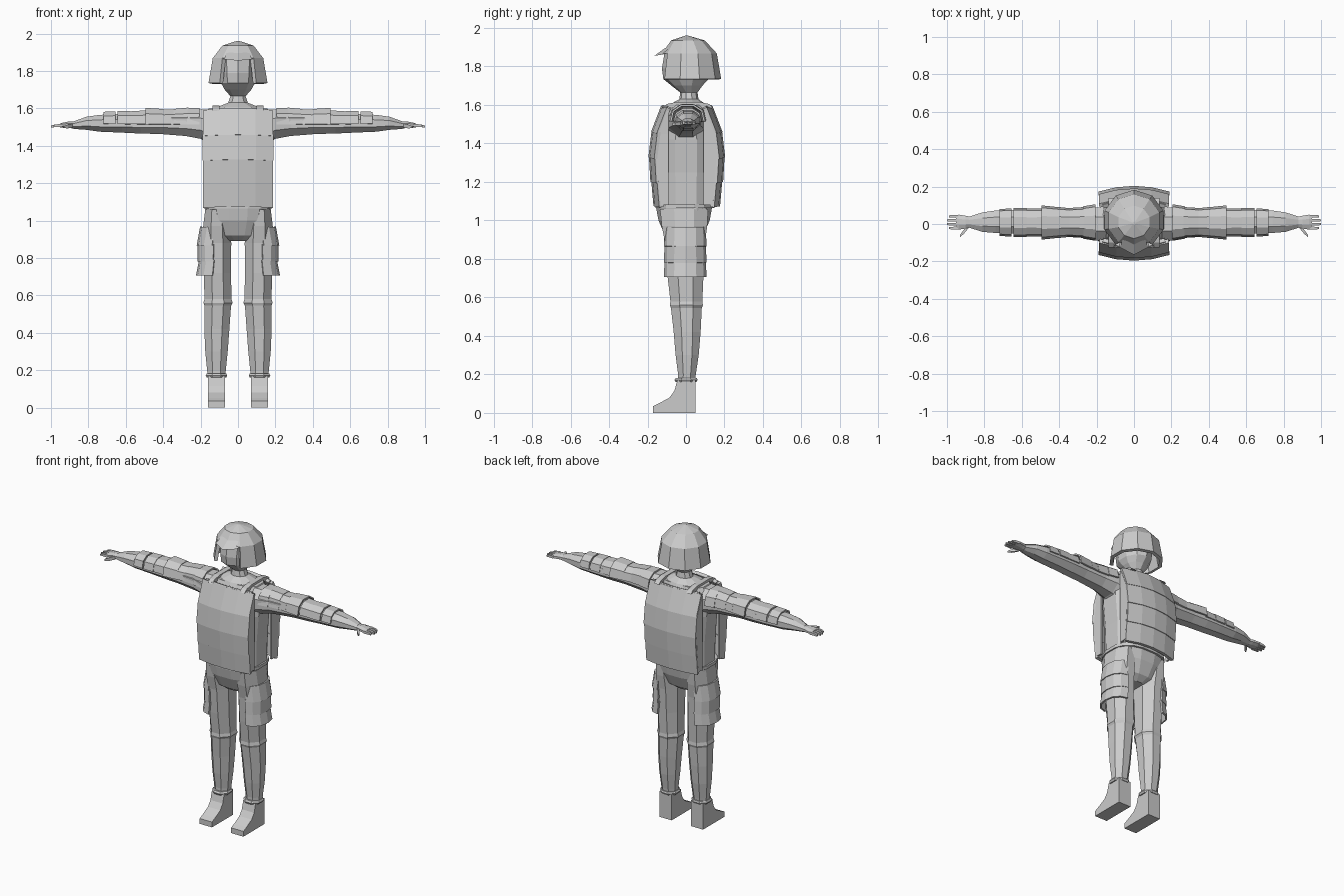
import bpy, bmesh
from math import sin, cos, pi, radians


def make(name, verts, faces, mirror=False, thick=0, offset=1):
    me = bpy.data.meshes.new(name)
    me.from_pydata(verts, [], faces)
    bm = bmesh.new()
    bm.from_mesh(me)
    bmesh.ops.recalc_face_normals(bm, faces=bm.faces)
    bm.to_mesh(me)
    bm.free()
    ob = bpy.data.objects.new(name, me)
    bpy.context.collection.objects.link(ob)
    if thick:
        m = ob.modifiers.new("thickness", 'SOLIDIFY')
        m.thickness = thick
        m.offset = offset
    if mirror:
        ob.modifiers.new("mirror", 'MIRROR')
    return ob


def loft(name, axis, secs, n=8, arc=None, thick=0, power=1, start=None, mirror=False, cap=True):
    """Rings of (position, centre a, centre b, radius a, radius b) along x or z.
    arc=(from, to) in degrees makes an open wrapped plate."""
    if arc:
        angs = [radians(arc[0] + (arc[1] - arc[0]) * i / n) for i in range(n + 1)]
        k = 1
    else:
        s = pi / n if start is None else radians(start)
        angs = [s + 2 * pi * i / n for i in range(n)]
        k = 1 / cos(pi / n) if start is None and power == 1 else 1
    verts = []
    for t, a, b, ra, rb in secs:
        for g in angs:
            c, s = cos(g), sin(g)
            u = a + k * ra * (abs(c) ** power) * (1 if c > 0 else -1)
            v = b + k * rb * (abs(s) ** power) * (1 if s > 0 else -1)
            verts.append((t, u, v) if axis == 'x' else (u, v, t))
    w = len(angs)
    faces = []
    for r in range(len(secs) - 1):
        for i in range(w - 1 if arc else w):
            j = (i + 1) % w
            faces.append((r * w + i, r * w + j, r * w + w + j, r * w + w + i))
    if not arc and cap:
        faces += [tuple(range(w)), tuple(range(len(verts) - w, len(verts)))]
    return make(name, verts, faces, mirror, thick)


def extrude(name, profile, x0, x1, mirror=True):
    """Closed (y, z) profile extruded along x."""
    n = len(profile)
    verts = [(x, y, z) for x in (x0, x1) for y, z in profile]
    faces = [(i, (i + 1) % n, n + (i + 1) % n, n + i) for i in range(n)]
    faces += [tuple(range(n)), tuple(range(n, 2 * n))]
    return make(name, verts, faces, mirror)


# Torso and pelvis
loft("torso", 'z', [(1.05, 0, 0, .175, .13), (1.25, 0, 0, .18, .135), (1.42, 0, 0, .195, .135),
                    (1.54, 0, 0.005, .2, .11), (1.6, 0, .01, .16, .085)], n=12, power=.65, start=15)
loft("pelvis", 'z', [(.89, 0, -.01, .06, .06), (.92, 0, -.01, .12, .1), (1.0, 0, -.01, .165, .135),
                     (1.07, 0, -.01, .178, .148)], n=16, power=.75, start=11.25)
loft("belt", 'z', [(1.065, 0, -.005, .185, .155), (1.085, 0, -.005, .185, .155)],
     n=16, power=.75, start=11.25)


# Overlapping vest plates, bowed slightly across the chest and back
def vest_plate(name, side, w, z0, y0, z1, y1):
    verts, faces, cols = [], [], (-1, -.5, 0, .5, 1)
    for z, y in ((z0, y0), (z1, y1)):
        verts += [(w * c, side * (y - .03 * c * c), z - .006 * c * c) for c in cols]
    for i in range(4):
        faces.append((i, i + 1, i + 6, i + 5))
    return make(name, verts, faces, False, .022, 0)


for side, label in ((-1, "front"), (1, "back")):
    d = 0 if side < 0 else .008
    rows = [(.165, 1.595, .115, 1.575, .125), (.185, 1.59, .12, 1.455, .172),
            (.187, 1.465, .168, 1.325, .185), (.185, 1.34, .182, 1.2, .174),
            (.185, 1.21, .17, 1.075, .158)]
    for i, (w, z0, y0, z1, y1) in enumerate(rows):
        vest_plate(f"vest_{label}_plate_{i}", side, w, z0, y0 + d, z1, y1 + d)
    # side edge closing the vest against the torso
    for sx in (-1, 1):
        pts = [(1.57, .1), (1.45, .15), (1.33, .158), (1.08, .14)]
        verts = [(sx * x, side * y, z) for z, yy in pts for x, y in ((.18, yy), (.178, .09))]
        make(f"vest_{label}_edge", verts, [(i, i + 1, i + 3, i + 2) for i in (0, 2, 4)], False, .012, 0)
extrude("shoulder_strap", [(-.125, 1.585), (-.1, 1.605), (-.05, 1.615), (.07, 1.615), (.12, 1.605),
                           (.14, 1.585), (.1, 1.585), (-.1, 1.585)], .1, .135)

# Neck, head and face
loft("head", 'z', [(1.585, 0, .01, .15, .1), (1.605, 0, .01, .12, .09), (1.63, 0, .015, .055, .05),
                   (1.665, 0, .015, .043, .045), (1.7, 0, .005, .075, .08), (1.735, 0, 0, .095, .118),
                   (1.79, 0, 0, .1, .125), (1.87, 0, .01, .105, .122), (1.92, 0, .02, .06, .07)],
     n=10, start=-90)

# Helmet: domed top with a ten-sided skirt open at the face
loft("helmet_dome", 'z', [(1.868, 0, .018, .142, .142), (1.935, 0, .01, .088, .088),
                          (1.96, 0, .005, .008, .008)], n=10, start=-90)
loft("helmet_skirt", 'z', [(1.735, 0, .02, .166, .163), (1.868, 0, .018, .142, .142)],
     n=8, arc=(-54, 234), thick=-.022)
brim_v = [(-.085, -.095, 1.868), (0, -.123, 1.868), (.085, -.095, 1.868),
          (-.075, -.125, 1.862), (0, -.165, 1.855), (.075, -.125, 1.862),
          (-.06, -.08, 1.9), (0, -.11, 1.895), (.06, -.08, 1.9)]
make("helmet_brim", brim_v, [(0, 1, 4, 3), (1, 2, 5, 4), (3, 4, 7, 6), (4, 5, 8, 7)])

# Arms along x
loft("arm", 'x', [(.14, 0, 1.5, .095, .095), (.2, 0, 1.515, .088, .078), (.28, .003, 1.52, .073, .068),
                  (.42, .006, 1.523, .066, .06), (.52, .01, 1.522, .066, .057),
                  (.62, .012, 1.52, .064, .05), (.74, .012, 1.52, .06, .045),
                  (.81, .01, 1.52, .052, .035), (.88, .01, 1.51, .03, .02)], mirror=True)
# Layered sleeve plates over the upper arm and forearm
for name, x0, r0, h0, x1, r1, h1 in (("shoulder_plate", .205, .088, .075, .27, .077, .074),
                                     ("upper_arm_plate", .265, .073, .076, .345, .068, .068),
                                     ("upper_arm_band", .335, .066, .064, .4, .073, .064),
                                     ("elbow_plate", .4, .072, .068, .495, .082, .074),
                                     ("forearm_plate", .495, .066, .06, .575, .064, .055),
                                     ("forearm_block", .575, .067, .058, .645, .067, .056),
                                     ("wrist_block", .655, .065, .055, .72, .063, .052)):
    loft(name, 'x', [(x0, .008, 1.522, r0, h0), (x1, .008, 1.522, r1, h1)],
         n=5, arc=(-5, 185), thick=.01, power=.85, mirror=True)

# Hands
loft("hand", 'x', [(.865, .01, 1.51, .026, .018), (.9, .01, 1.512, .034, .018),
                   (.935, .01, 1.51, .04, .014), (.952, .01, 1.508, .038, .01)], mirror=True)
for i in range(4):
    y = -.022 + i * .021
    tip = (.99, 1, 1, .99)[i]
    loft(f"finger_{i}", 'x', [(.94, y, 1.508, .008, .009), (.975, y, 1.507, .007, .007),
                              (tip, y, 1.503, .005, .005)], n=4, mirror=True)
loft("thumb", 'x', [(.885, -.01, 1.508, .012, .011), (.91, -.042, 1.503, .011, .01),
                    (.93, -.064, 1.5, .006, .006)], n=4, mirror=True)

# Legs
loft("leg", 'z', [(.16, .115, .003, .046, .044), (.2, .115, .005, .05, .046), (.3, .115, .006, .06, .06),
                  (.42, .113, .006, .067, .07), (.545, .108, .002, .071, .08), (.56, .107, .002, .078, .086),
                  (.58, .107, .002, .072, .083), (.72, .11, -.003, .073, .094), (.88, .112, -.005, .076, .103),
                  (.97, .114, -.008, .072, .118), (1.06, .115, -.01, .06, .125)], mirror=True)
# Three stepped thigh plates
for name, z0, c0, r0, z1, c1, r1 in (("thigh_plate_top", .965, .11, .082, .865, .125, .085),
                                     ("thigh_plate_middle", .875, .115, .09, .78, .12, .085),
                                     ("thigh_plate_bottom", .79, .115, .082, .705, .122, .092)):
    loft(name, 'z', [(z0, c0, -.004, r0, .098), (z1, c1, -.004, r1, .1)],
         n=6, arc=(-85, 85), thick=.011, power=.85, mirror=True)

# Boots
loft("boot_cuff", 'z', [(.16, .115, 0, .052, .054), (.172, .115, 0, .058, .06), (.182, .115, .002, .052, .054)],
     mirror=True)
extrude("boot", [(-.172, 0), (-.172, .035), (-.14, .05), (-.085, .08), (-.06, .115), (-.045, .17),
                 (.05, .17), (.05, 0)], .07, .16)
